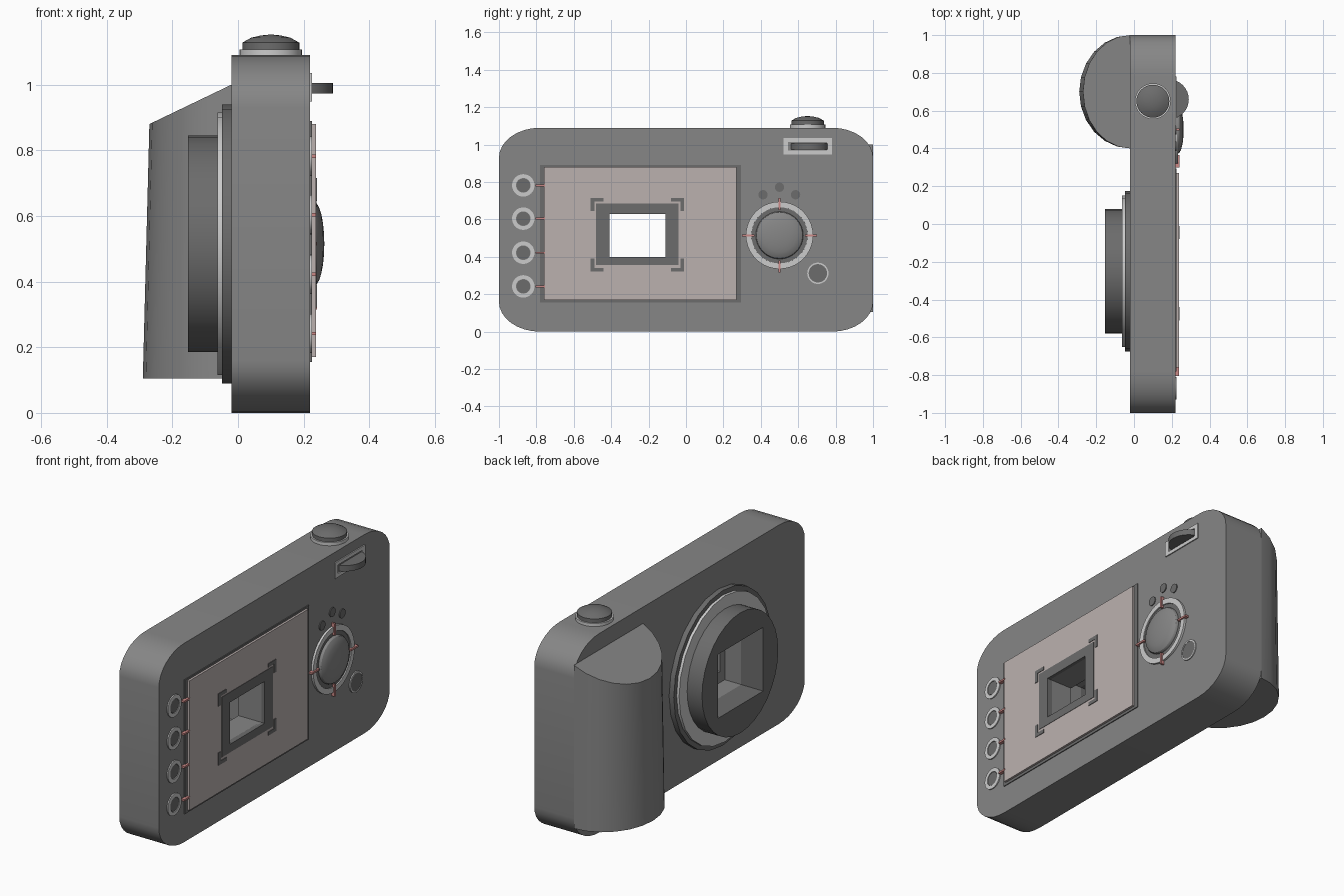
import bpy, bmesh
from math import pi, sin, cos, radians
from mathutils import Matrix, Vector

if "Cube" in bpy.data.objects:
    bpy.data.objects.remove(bpy.data.objects["Cube"])


def material(name, r, g, b):
    m = bpy.data.materials.new(name)
    m.diffuse_color = (r, g, b, 1)
    m.use_nodes = True
    m.node_tree.nodes["Principled BSDF"].inputs["Base Color"].default_value = m.diffuse_color
    return m


PINK = material("rosy_grey", 0.50, 0.44, 0.43)
RED = material("dusty_red", 0.60, 0.25, 0.24)
DARK = material("dark_grey", 0.24, 0.24, 0.24)
BLACK = material("charcoal", 0.15, 0.15, 0.15)


def smooth(ob, angle=30):
    bpy.ops.object.select_all(action='DESELECT')
    ob.select_set(True)
    bpy.context.view_layer.objects.active = ob
    bpy.ops.object.shade_smooth_by_angle(angle=radians(angle))


def finish(name, bm, mat=None, angle=30):
    bmesh.ops.recalc_face_normals(bm, faces=bm.faces)
    me = bpy.data.meshes.new(name)
    bm.to_mesh(me)
    bm.free()
    ob = bpy.data.objects.new(name, me)
    bpy.context.collection.objects.link(ob)
    if mat:
        me.materials.append(mat)
    smooth(ob, angle)
    return ob


def skin(name, rings, mat=None, cyclic=False, angle=30):
    """Bridge equal-length loops of points, capped unless cyclic."""
    bm = bmesh.new()
    vs = [[bm.verts.new(p) for p in ring] for ring in rings]
    n = len(vs[0])
    for k in range(len(vs) if cyclic else len(vs) - 1):
        a, b = vs[k], vs[(k + 1) % len(vs)]
        for i in range(n):
            j = (i + 1) % n
            bm.faces.new((a[i], a[j], b[j], b[i]))
    if not cyclic:
        bm.faces.new(vs[0])
        bm.faces.new(vs[-1])
    return finish(name, bm, mat, angle)


def prism(name, yz, x0, x1, mat=None):
    return skin(name, [[(x, y, z) for y, z in yz] for x in (x0, x1)], mat)


def rect(y0, y1, z0, z1):
    return [(y0, z0), (y1, z0), (y1, z1), (y0, z1)]


def frame(name, outer, inner, x0, x1, mat=None):
    loops = [(x0, outer), (x1, outer), (x1, inner), (x0, inner)]
    return skin(name, [[(x, y, z) for y, z in l] for x, l in loops], mat, True)


def lathe(name, profile, centre, mat=None, axis='X', segs=32):
    """Revolve (radius, height) points about an axis through centre."""
    bm = bmesh.new()
    vs = [bm.verts.new((r, 0, h)) for r, h in profile]
    edges = [bm.edges.new((vs[i], vs[i + 1])) for i in range(len(vs) - 1)]
    if profile[0][0] > 0:                       # closed ring section
        edges.append(bm.edges.new((vs[-1], vs[0])))
    bmesh.ops.spin(bm, geom=vs + edges, cent=(0, 0, 0), axis=(0, 0, 1),
                   angle=2 * pi, steps=segs, use_duplicate=False)
    bmesh.ops.remove_doubles(bm, verts=bm.verts, dist=1e-5)
    rot = Matrix.Rotation(pi / 2, 4, 'Y') if axis == 'X' else Matrix()
    bm.transform(Matrix.Translation(Vector(centre)) @ rot)
    return finish(name, bm, mat)


def disc(r, h0, h1):
    return [(0, h0), (r, h0), (r, h1), (0, h1)]


def ring(r0, r1, h0, h1):
    return [(r1, h0), (r1, h1), (r0, h1), (r0, h0)]


def dome(r, h0, h1, top):
    return [(0, h0), (r, h0)] + [(r * cos(t * pi / 12), h1 + (top - h1) * sin(t * pi / 12))
                                 for t in range(6)] + [(0, top)]


def cut(ob, cutter):
    m = ob.modifiers.new("hole", 'BOOLEAN')
    m.operation, m.solver, m.object = 'DIFFERENCE', 'EXACT', cutter
    bpy.context.view_layer.objects.active = ob
    bpy.ops.object.modifier_apply(modifier=m.name)
    smooth(ob)


# Body with rounded corners
B = 0.22
outline = []
for q, (sy, sz) in enumerate([(1, 1), (-1, 1), (-1, -1), (1, -1)]):
    for k in range(9):
        a = (q + k / 8) * pi / 2
        outline.append((sy * 0.78 + 0.22 * cos(a), 0.545 + sz * 0.385 + 0.16 * sin(a)))
body = prism("body", outline, -0.02, B, DARK)

# Hand grip with sloping top
T = [pi * k / 12 for k in range(13)]
low = [(-0.02 - 0.27 * sin(t), 0.7 + 0.3 * cos(t), 0.105) for t in T]
high = [(-0.02 - 0.25 * sin(t), 0.7 + 0.3 * cos(t), 1.0 - 0.12 * sin(t)) for t in T]
skin("hand_grip", [low, high], DARK, angle=20)

# Lens mount, trim ring and barrel
C = (0, -0.25, 0.515)
lens = [lathe("lens_mount", ring(0.30, 0.425, -0.048, -0.018), C, BLACK, segs=24),
        lathe("lens_trim_ring", ring(0.30, 0.40, -0.063, -0.045), C, segs=24),
        lathe("lens_barrel", disc(0.33, -0.153, -0.018), C, BLACK, segs=32)]

# Rectangular window through lens and body
wide = prism("window_cutter_wide", rect(-0.45, -0.06, 0.34, 0.69), -0.5, 0.08)
narrow = prism("window_cutter_narrow", rect(-0.41, -0.11, 0.40, 0.63), -0.6, 0.5)
cut(lens[2], wide)
cut(body, wide)
cut(body, narrow)
for c in (wide, narrow):
    bpy.data.objects.remove(c)

# Screen: bezel, panel and viewfinder frame
hole, opening = rect(-0.48, -0.04, 0.355, 0.685), rect(-0.41, -0.11, 0.40, 0.63)
frame("screen_bezel", rect(-0.78, 0.295, 0.155, 0.89), hole, B - 0.01, B + 0.005, BLACK)
frame("screen_panel", rect(-0.76, 0.27, 0.17, 0.88), hole, B, B + 0.017, PINK)
frame("viewfinder_frame", hole, opening, B - 0.01, B + 0.019, BLACK)
for sy in (-1, 1):
    for sz in (-1, 1):
        L = [(0, 0), (0.07, 0), (0.07, 0.02), (0.02, 0.02), (0.02, 0.07), (0, 0.07)]
        prism("corner_bracket", [(-0.26 + sy * (0.25 - a), 0.518 + sz * (0.197 - b)) for a, b in L],
              B, B + 0.02, BLACK)

# Column of side buttons with marker pins
for z in (0.782, 0.604, 0.422, 0.242):
    lathe("side_button_ring", ring(0.039, 0.06, -0.01, 0.006), (B, -0.87, z))
    lathe("side_button", disc(0.037, -0.01, 0.004), (B, -0.87, z), BLACK)
    prism("side_pin", rect(-0.805, -0.755, z - 0.005, z + 0.005), B - 0.01, B + 0.018, RED)

# Control dial with four pins
D = (B, 0.5, 0.515)
lathe("dial_ring", ring(0.15, 0.18, -0.01, 0.012), D, segs=40)
lathe("dial_base", disc(0.15, -0.01, 0.006), D, BLACK)
lathe("dial_dome", dome(0.127, -0.01, 0.012, 0.043), D, DARK)
for k in range(4):
    c, s = round(cos(k * pi / 2)), round(sin(k * pi / 2))
    pts = [(0.135, -0.005), (0.20, -0.005), (0.20, 0.005), (0.135, 0.005)]
    prism("dial_pin", [(0.5 + c * a - s * b, 0.515 + s * a + c * b) for a, b in pts],
          B - 0.01, B + 0.02, RED)

# Small buttons around the dial
for y, z in ((0.412, 0.732), (0.5, 0.772), (0.586, 0.732)):
    lathe("small_button", disc(0.025, -0.01, 0.005), (B, y, z), BLACK, segs=20)
lathe("lower_button_ring", ring(0.049, 0.057, -0.01, 0.006), (B, 0.705, 0.312))
lathe("lower_button", disc(0.049, -0.01, 0.004), (B, 0.705, 0.312), BLACK)

# Thumb wheel in its slot
frame("thumb_wheel_frame", rect(0.52, 0.78, 0.948, 1.035), rect(0.545, 0.755, 0.968, 1.015),
      B - 0.01, B + 0.006)
lathe("thumb_wheel", disc(0.105, 0, 0.032), (0.185, 0.66, 0.973), BLACK, 'Z')

# Shutter button
S = (0.1, 0.65, 1.09)
lathe("shutter_ring", disc(0.095, -0.01, 0.017), S, axis='Z')
lathe("shutter_button", [(0, 0.01), (0.087, 0.01), (0.087, 0.038), (0.06, 0.053),
                         (0.03, 0.06), (0, 0.063)], S, BLACK, 'Z')
